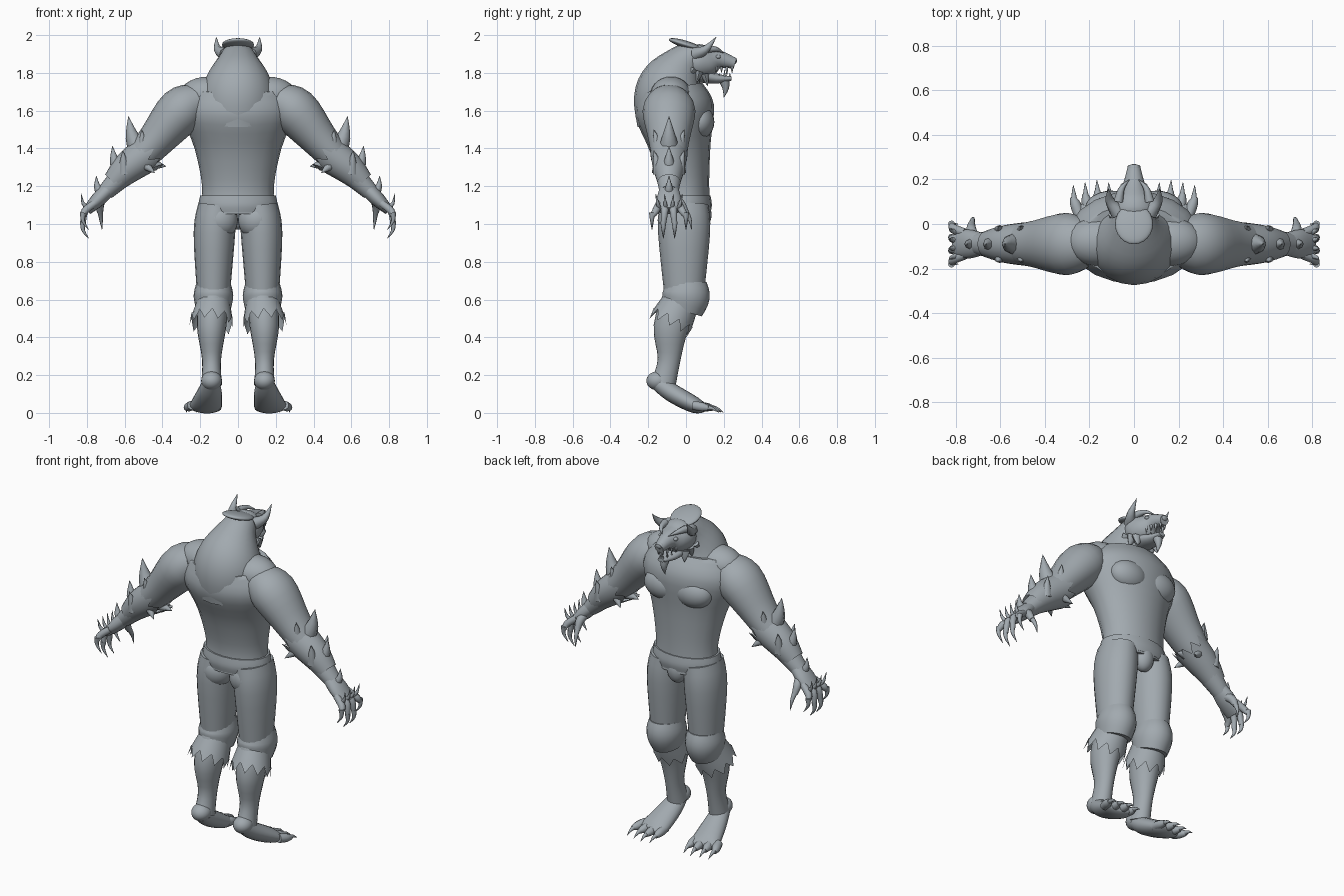
import bpy, math
from mathutils import Vector

default_cube = bpy.data.objects.get("Cube")
if default_cube:
    bpy.data.objects.remove(default_cube, do_unlink=True)

hide = bpy.data.materials.new("slate grey hide")
hide.use_nodes = True
colour = (.36, .4, .43, 1)
hide.diffuse_color = colour
hide.node_tree.nodes["Principled BSDF"].inputs["Base Color"].default_value = colour

X, Y = Vector((1, 0, 0)), Vector((0, 1, 0))


def finish(ob, mirror):
    ob.data.materials.append(hide)
    ob.data.shade_smooth()
    ob.data.set_sharp_from_angle(angle=math.radians(60))
    if mirror:
        ob.modifiers.new("mirror", 'MIRROR')


def smooth_path(points, steps=4):
    """Hermite curve through (x, y, z, radius) points."""
    pts = [Vector(p) for p in points]
    last = len(pts) - 1
    slopes = [(pts[min(i + 1, last)] - pts[max(i - 1, 0)]) / 2 for i in range(last + 1)]
    curve = []
    for i in range(last):
        a, b = pts[i], pts[i + 1]
        for k in range(steps):
            t = k / steps
            ease = t * t * (3 - 2 * t)
            curve.append(a.lerp(b, ease) + slopes[i] * t * (1 - t) ** 2
                         - slopes[i + 1] * t * t * (1 - t))
    return curve + [pts[last]]


def tube(name, points, axis=X, ratio=(1, 1), sides=20, mirror=True, jag=0):
    """Loft ellipses along a path; ratio flattens them across the axis, from start to end.
    A jag leaves the tube open with a zigzag hem."""
    rings = smooth_path(points)
    last = len(rings) - 1
    centres = [ring.to_3d() for ring in rings]
    verts, faces = [], []
    for i, ring in enumerate(rings):
        along = (centres[min(i + 1, last)] - centres[max(i - 1, 0)]).normalized()
        side = (axis - along * axis.dot(along)).normalized()
        across = along.cross(side) * (ratio[0] + (ratio[1] - ratio[0]) * i / last)
        for k in range(sides):
            turn = math.tau * k / sides
            p = centres[i] + ring.w * (side * math.cos(turn) + across * math.sin(turn))
            if i == last:
                p += along * jag * (-1) ** k
            verts.append(p)
    for i in range(last):
        for k in range(sides):
            n = (k + 1) % sides
            low, high = i * sides, (i + 1) * sides
            faces.append((low + k, low + n, high + n, high + k))
    if not jag:
        faces.append(tuple(reversed(range(sides))))
        faces.append(tuple(range(last * sides, len(verts))))
    mesh = bpy.data.meshes.new(name)
    mesh.from_pydata(verts, [], faces)
    ob = bpy.data.objects.new(name, mesh)
    bpy.context.collection.objects.link(ob)
    finish(ob, mirror)


def midline(name, points, **options):
    """Tube on the centre plane, from (y, z, radius) points."""
    tube(name, [(0, *p) for p in points], mirror=False, **options)


def spike(name, base, reach, radius, bend=(0, 0, 0), axis=X, flat=1, mirror=True):
    """Curved point from a base along a reach vector."""
    base, reach = Vector(base), Vector(reach)
    middle = base + reach / 2 + Vector(bend)
    tube(name, [(*base, radius), (*middle, radius * .6), (*(base + reach), .001)],
         axis, (flat, flat), sides=8, mirror=mirror)


def blob(name, place, size, tilt=0, mirror=True):
    bpy.ops.mesh.primitive_uv_sphere_add(segments=24, ring_count=14, location=place,
                                         rotation=(tilt, 0, 0))
    ob = bpy.context.object
    ob.name, ob.scale = name, size
    bpy.ops.object.transform_apply()
    finish(ob, mirror)


# Torso, neck and shoulder masses
midline("torso", [(-.01, 1.05, .2), (-.01, 1.2, .19), (-.03, 1.4, .23),
                  (-.06, 1.6, .3), (-.08, 1.72, .24)], ratio=(.7, .7))
midline("neck", [(-.06, 1.55, .2), (-.08, 1.68, .2), (-.06, 1.77, .17),
                 (0, 1.86, .11), (.06, 1.9, .08)], ratio=(1, .9))
blob("pectoral", (.1, .07, 1.54), (.12, .08, .09))
blob("trapezius", (.16, -.08, 1.68), (.15, .11, .1))

# Trunks
midline("waistband", [(-.01, 1.06, .2), (-.01, 1.1, .21), (-.01, 1.15, .2)], ratio=(.7, .7))
blob("front_pouch", (0, .08, 1.05), (.06, .055, .08), mirror=False)
blob("buttock", (.1, -.06, 1.02), (.1, .09, .1))

# Legs and feet
tube("thigh", [(.11, -.01, 1.1, .1), (.125, -.01, .95, .11), (.13, -.01, .6, .085)],
     ratio=(1.3, 1.2))
tube("knee_pad", [(.13, 0, .69, .09), (.13, 0, .62, .105), (.13, -.02, .54, .09)],
     ratio=(1.2, 1.2))
tube("calf", [(.13, -.03, .6, .08), (.14, -.08, .45, .077), (.14, -.09, .28, .05),
              (.14, -.12, .15, .055)], ratio=(1.2, 1.2))
tube("shin_fur", [(.13, -.03, .58, .09), (.14, -.08, .48, .115)], ratio=(1.1, 1), jag=.03)
tube("foot", [(.14, -.17, .18, .04), (.15, -.08, .11, .065), (.17, .05, .04, .085),
              (.18, .1, .03, .08)], ratio=(1, .25))
blob("heel", (.14, -.15, .17), (.055, .06, .05))
for i in range(4):
    root = Vector((.11 + i * .045, .04, .04))
    tip = Vector((root.x + i * .01, .15 - .015 * abs(i - 1), .025))
    tube("toe", [(*root, .025), (*root.lerp(tip, .6), .024), (*tip, .013)], sides=10)
    spike("toe_claw", root.lerp(tip, .8), (.004, .07, -.025), .015, (0, 0, .008))

# Arms and hands
ARM_Y = -.09


def arm_tube(name, points, **options):
    tube(name, [(x, ARM_Y, z, radius) for x, z, radius in points], axis=Y, **options)


arm_tube("arm", [(.2, 1.66, .1), (.3, 1.6, .14), (.43, 1.45, .11),
                 (.52, 1.35, .09), (.7, 1.17, .05)], ratio=(.9, .9))
arm_tube("hand", [(.68, 1.19, .05), (.74, 1.13, .065), (.8, 1.07, .06)], ratio=(.8, .4))
arm_tube("forearm_fur", [(.66, 1.22, .06), (.58, 1.3, .085), (.47, 1.38, .1)], jag=.03)

# Forearm blades shrink from elbow to wrist
elbow, wrist = Vector((.52, ARM_Y, 1.38)), Vector((.72, ARM_Y, 1.16))
for t in (0, .5, 1):
    base = elbow.lerp(wrist, t)
    size = 1 - t / 2
    spike("forearm_blade", base, Vector((.06, 0, .19)) * size, .06 * size, (.01, 0, -.01), Y)
    for side in (-1, 1):
        if t < 1:
            spike("side_blade", base + Vector((-.02, side * .05, 0)),
                  (.01, side * .03, .12), .035, axis=Y)
spike("elbow_blade", (.47, ARM_Y, 1.32), (-.09, 0, -.015), .035, axis=Y)
for side in (-1, 1):
    spike("elbow_blade", (.5, ARM_Y + side * .05, 1.32), (-.06, side * .04, -.05), .03, axis=Y)

# Fingers fan out and end in hooked claws
for i in range(4):
    fan = (i - 1.5) / 1.5
    y, end_y = ARM_Y + fan * .05, ARM_Y + fan * .09
    low = .9 + .07 * abs(fan)
    tube("finger", [(.76, y, 1.11, .02), (.81, (y + end_y) / 2, 1.07, .02),
                    (.82, end_y, low + .07, .013)], axis=Y, sides=10)
    spike("finger_claw", (.82, end_y, low + .09), (-.03, 0, -.09), .016, (.015, 0, 0), Y)
    spike("knuckle_spike", (.79, y, 1.08), (.04, fan * .02, .08), .015, (.01, 0, -.01), Y)
tube("thumb", [(.71, -.08, 1.15, .025), (.73, -.03, 1.11, .024), (.73, 0, 1.06, .016)], sides=10)
spike("thumb_claw", (.73, -.01, 1.08), (-.01, .04, -.11), .017, (0, .01, 0))

# Head and open muzzle
midline("skull", [(0, 1.87, .08), (.06, 1.86, .1), (.12, 1.86, .085), (.18, 1.87, .05),
                  (.26, 1.85, .028)], ratio=(.9, 1))
midline("lower_jaw", [(.08, 1.79, .07), (.16, 1.77, .05), (.24, 1.77, .022)], ratio=(.6, .5))
blob("nose", (0, .25, 1.865), (.026, .02, .02), mirror=False)
blob("crest_cap", (0, 0, 1.95), (.085, .095, .02), -.3, mirror=False)
spike("chin_beard", (0, .2, 1.77), (0, 0, -.1), .03, (0, .01, 0), mirror=False)
spike("ear_horn", (.07, .05, 1.9), (.045, .11, .09), .036, (.015, 0, -.02))
spike("brow_ridge", (.07, .1, 1.925), (-.05, .1, -.02), .022, (.01, .01, .01))
blob("eye", (.048, .17, 1.885), (.014, .014, .011))
for i in range(3):
    spike("cheek_tuft", (.08 - i * .01, .04 + i * .03, 1.82 - i * .015),
          (.01, .03 * (i - 1.5), -.06), .035, flat=.6)

# Teeth
for i in range(4):
    root = Vector((.045 - i * .01, .16 + i * .028, 1.835))
    fang = 1.5 if i == 2 else 1
    spike("upper_tooth", root, (0, 0, -.035 * fang), .009)
    spike("lower_tooth", root + Vector((-.008, -.012, -.065)), (0, 0, .03 * fang), .008)
